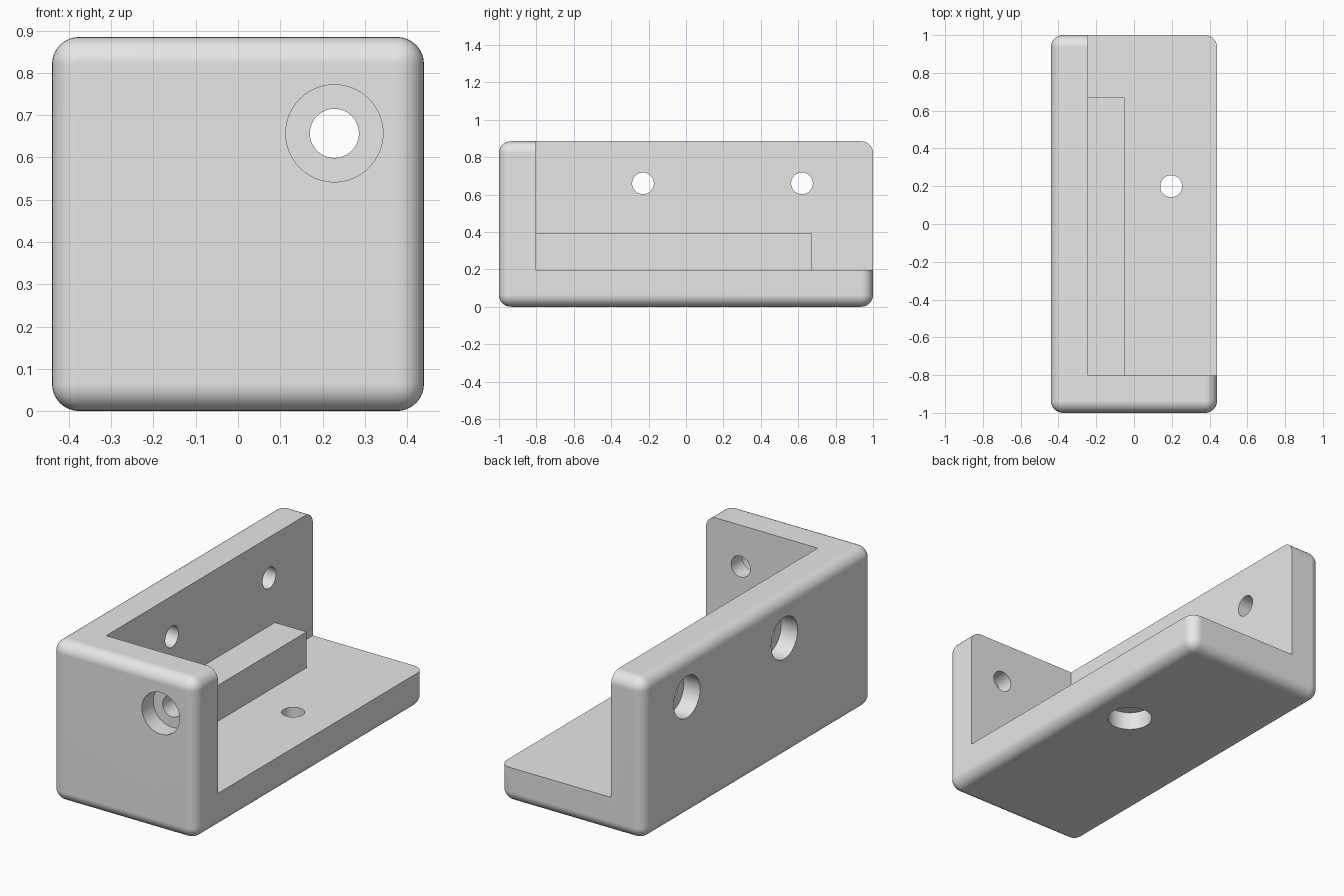
import bpy
import math

# Remove the default cube
cube = bpy.data.objects.get("Cube")
if cube:
    bpy.data.objects.remove(cube, do_unlink=True)

W, L, H = 0.44, 1.0, 0.885      # half width, half length, height
WALL = 0.197                    # wall and floor thickness
FILLET = 0.064
BORE, COUNTERBORE, DEPTH = 0.058, 0.115, 0.1

grey = bpy.data.materials.new("light_grey")
grey.use_nodes = True
grey.diffuse_color = (0.8, 0.8, 0.8, 1)
grey.node_tree.nodes["Principled BSDF"].inputs["Base Color"].default_value = (0.8, 0.8, 0.8, 1)


def box(name, low, high):
    """Box between two opposite corners."""
    centre = [(a + b) / 2 for a, b in zip(low, high)]
    bpy.ops.mesh.primitive_cube_add(size=1, location=centre)
    ob = bpy.context.object
    ob.name = name
    ob.scale = [b - a for a, b in zip(low, high)]
    bpy.ops.object.transform_apply(location=True, rotation=True, scale=True)
    ob.data.materials.append(grey)
    return ob


def cylinder(name, centre, radius, depth, axis):
    """Cylinder centred on a point, along the x, y or z axis."""
    turn = {"x": (0, math.pi / 2, 0), "y": (math.pi / 2, 0, 0), "z": (0, 0, 0)}[axis]
    bpy.ops.mesh.primitive_cylinder_add(vertices=64, radius=radius, depth=depth,
                                        location=centre, rotation=turn)
    ob = bpy.context.object
    ob.name = name
    ob.data.materials.append(grey)
    return ob


def combine(target, tool, operation):
    """Apply a boolean and discard the tool."""
    mod = target.modifiers.new(tool.name, "BOOLEAN")
    mod.operation = operation
    mod.solver = "EXACT"
    mod.object = tool
    bpy.context.view_layer.objects.active = target
    bpy.ops.object.modifier_apply(modifier=mod.name)
    bpy.data.objects.remove(tool, do_unlink=True)


# Rounded outer block
bracket = box("corner_bracket", (-W, -L, 0), (W, L, H))
bevel = bracket.modifiers.new("fillet", "BEVEL")
bevel.width = FILLET
bevel.segments = 8
bpy.ops.object.modifier_apply(modifier=bevel.name)

# Open interior leaving floor, side wall and front wall
combine(bracket, box("interior", (-W + WALL, -L + WALL, WALL), (1, 2, 2)), "DIFFERENCE")

# Raised ledge along the side wall, sunk slightly into its neighbours
combine(bracket, box("ledge", (-0.3, -0.85, 0.1), (-0.05, 0.67, 0.395)), "UNION")

# Screw holes with counterbores on the outer faces
holes = [
    ((0.228, -L, 0.657), "y"),
    ((-W, -0.23, 0.66), "x"),
    ((-W, 0.62, 0.66), "x"),
    ((0.197, 0.2, 0), "z"),
]
for centre, axis in holes:
    combine(bracket, cylinder("bore", centre, BORE, 0.5, axis), "DIFFERENCE")
    combine(bracket, cylinder("counterbore", centre, COUNTERBORE, 2 * DEPTH, axis), "DIFFERENCE")

# Smooth fillets and bores, crisp edges, flat faces kept flat
for ob in bpy.context.selected_objects:
    ob.select_set(False)
bracket.select_set(True)
bpy.context.view_layer.objects.active = bracket
bpy.ops.object.shade_smooth_by_angle(angle=math.radians(30))
normals = bracket.modifiers.new("flat_face_normals", "WEIGHTED_NORMAL")
normals.keep_sharp = True
